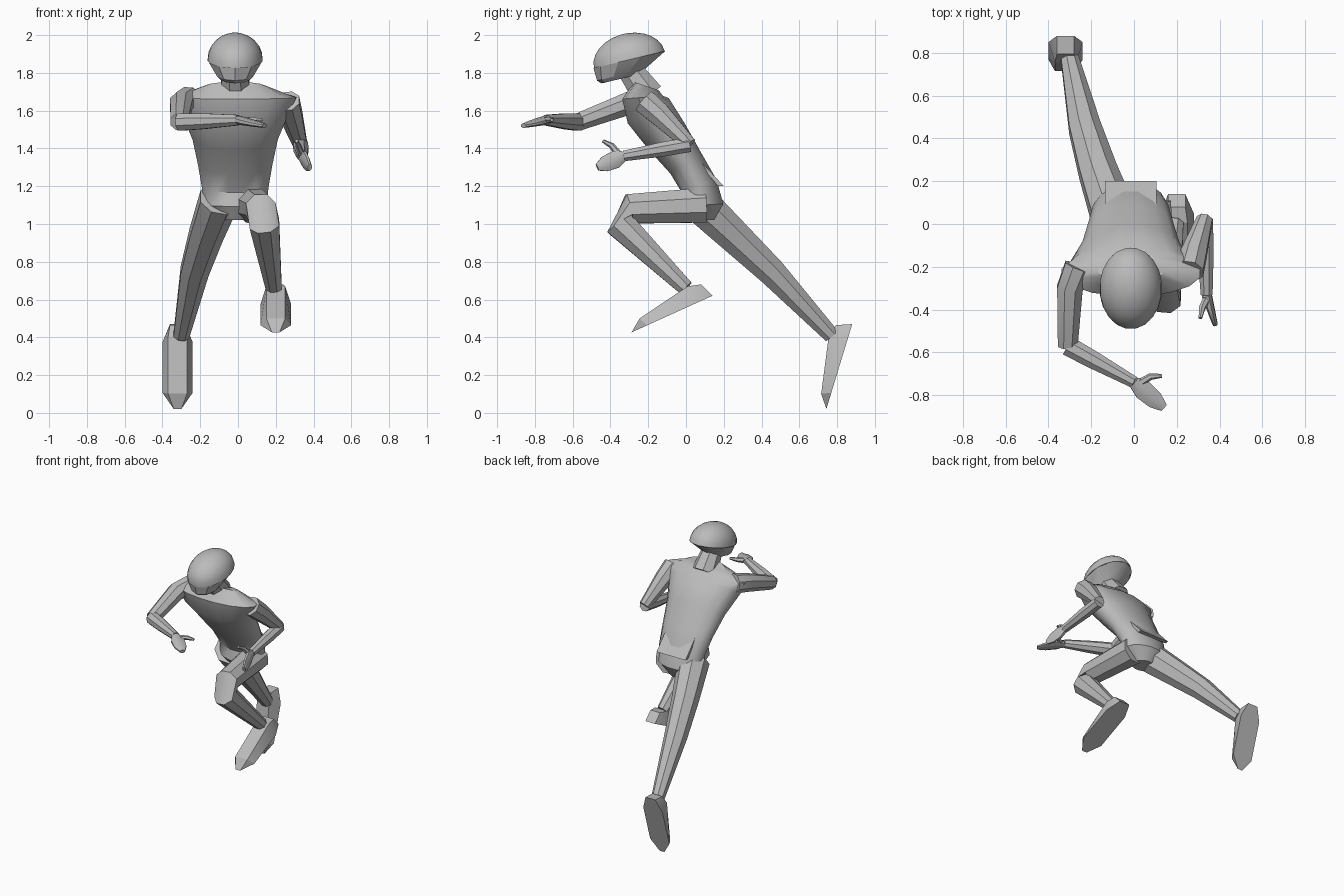
import bpy, bmesh, math
from mathutils import Vector

if "Cube" in bpy.data.objects:
    bpy.data.objects.remove(bpy.data.objects["Cube"])

shade = (.5, .5, .5, 1)
grey = bpy.data.materials.new("plain_grey")
grey.use_nodes = True
grey.diffuse_color = shade
grey.node_tree.nodes["Principled BSDF"].inputs["Base Color"].default_value = shade

SIDEWAYS = Vector((1, 0, 0))
UPWARD = Vector((0, 0, 1))


def finish(name, bm, degrees):
    """Turn the bmesh into a shaded grey object."""
    bmesh.ops.recalc_face_normals(bm, faces=bm.faces)
    mesh = bpy.data.meshes.new(name)
    bm.to_mesh(mesh)
    bm.free()
    mesh.materials.append(grey)
    part = bpy.data.objects.new(name, mesh)
    bpy.context.collection.objects.link(part)
    bpy.ops.object.select_all(action='DESELECT')
    part.select_set(True)
    bpy.context.view_layer.objects.active = part
    bpy.ops.object.shade_smooth_by_angle(angle=math.radians(degrees))


def loft(name, rings, sides=8, across=SIDEWAYS, axis=None, degrees=32):
    """Skin ellipses given as (centre, half width along across, half depth)."""
    bm = bmesh.new()
    centres = [Vector(ring[0]) for ring in rings]
    loops = []
    for i, (centre, width, depth) in enumerate(rings):
        before = centres[max(i - 1, 0)]
        after = centres[min(i + 1, len(centres) - 1)]
        along = (axis or after - before).normalized()
        wide = (across - along * across.dot(along)).normalized()
        deep = along.cross(wide)
        turns = [math.tau * (k + .5) / sides for k in range(sides)]
        loops.append([bm.verts.new(centres[i] + wide * width * math.cos(turn)
                                   + deep * depth * math.sin(turn)) for turn in turns])
    for low, high in zip(loops, loops[1:]):
        for k in range(sides):
            bm.faces.new((low[k - 1], low[k], high[k], high[k - 1]))
    bm.faces.new(loops[0])
    bm.faces.new(loops[-1])
    finish(name, bm, degrees)


def limb(name, joints, radii, across=SIDEWAYS, sides=8):
    loft(name, [(joint, radius, radius) for joint, radius in zip(joints, radii)],
         sides, across)


def hull(name, points):
    bm = bmesh.new()
    for point in points:
        bm.verts.new(point)
    bmesh.ops.convex_hull(bm, input=bm.verts[:])
    bmesh.ops.dissolve_limit(bm, angle_limit=.03, verts=bm.verts[:], edges=bm.edges[:])
    finish(name, bm, 20)


def foot(name, heel, toe):
    """Pointed shoe from (distance from heel, half width, height over sole)."""
    heel, toe = Vector(heel), Vector(toe)
    forward = (toe - heel).normalized()
    lift = forward.cross(SIDEWAYS)
    if lift.y > 0:
        lift.negate()
    sole = [(0, .04, 0), (.1, .08, 0), (.38, .08, 0), (.47, .02, 0)]
    instep = [(.03, .04, .08), (.1, .05, .1), (.4, .05, .05)]
    hull(name, [heel + forward * length + SIDEWAYS * width * side + lift * height
                for length, width, height in sole + instep for side in (-1, 1)])


def hand(side, wrist, tip, thumb_tip, across):
    """Flat mitten with a bowed thumb."""
    wrist, tip, thumb_tip = Vector(wrist), Vector(tip), Vector(thumb_tip)
    palm = [(0, .03), (.3, .05), (.7, .045), (1, .02)]
    loft(side + "_hand", [(wrist.lerp(tip, step), .025 - .013 * step, breadth)
                          for step, breadth in palm], across=across)
    root = wrist.lerp(tip, .1)
    bow = root.lerp(thumb_tip, .5) + (thumb_tip - wrist.lerp(tip, .7)) * .15
    limb(side + "_thumb", [root, bow, thumb_tip], [.02, .016, .009], across, sides=6)


# Torso leaning forward, from crotch to collar: (y, z, half width, half depth)
middle = -.015
trunk = [(.08, 1.02, .08, .07), (.08, 1.1, .17, .12), (.07, 1.2, .18, .1),
         (0, 1.32, .2, .1), (-.1, 1.46, .23, .12), (-.2, 1.6, .29, .13),
         (-.23, 1.67, .33, .11), (-.21, 1.73, .16, .07)]
loft("torso", [((middle, y, z), width, depth) for y, z, width, depth in trunk],
     sides=16, degrees=40)
limb("neck", [(middle, -.2, 1.68), (middle, -.3, 1.82)], [.09, .07])

# Flap at the back of the waist
hull("waist_flap", [(middle + side * .12, y, z) for side in (-1, 1)
                    for y, z in ((.06, 1.33), (.08, 1.33), (.2, 1.2), (.17, 1.2))])

# Helmeted head, tilted so its back edge rises
tilt = Vector((0, -.24, 1)).normalized()
brim = Vector((middle, -.3, 1.87))
chin = Vector((middle, -.34, 1.77))
half_width, half_length, dome_height = .147, .195, .14
arc = [math.radians(85) * step / 6 for step in range(7)]
loft("helmet", [(brim + tilt * dome_height * math.sin(a), half_width * math.cos(a),
                 half_length * math.cos(a)) for a in arc], sides=20, axis=tilt, degrees=50)
loft("face_mask", [(chin, .08, .11), (chin + tilt * .02, .1, .13),
                   (brim, half_width, half_length)], sides=10, axis=tilt, degrees=25)

# Left leg raised in front, right leg stretched behind
limb("left_leg", [(.08, .1, 1.1), (.12, -.3, 1.08), (.14, -.35, 1), (.19, 0, .66)],
     [.1, .085, .085, .045])
limb("right_leg", [(-.1, .05, 1.13), (-.17, .25, .94), (-.23, .45, .75), (-.3, .77, .41)],
     [.11, .095, .08, .045])
foot("left_foot", (.2, .14, .62), (.2, -.28, .43))
foot("right_foot", (-.32, .88, .47), (-.32, .74, .01))

# Right arm folded across the front
right_elbow = Vector((-.31, -.57, 1.54))
right_wrist = Vector((0, -.74, 1.55))
limb("right_upper_arm", [(-.26, -.2, 1.66), (-.3, -.3, 1.64), right_elbow], [.07, .065, .05])
limb("right_forearm", [right_elbow, right_elbow.lerp(right_wrist, .4), right_wrist],
     [.05, .045, .03], UPWARD)
hand("right", right_wrist, (.14, -.86, 1.52), (.13, -.71, 1.55), UPWARD)

# Left arm swung back with its hand pointing forward
left_elbow = Vector((.33, .02, 1.42))
left_wrist = Vector((.34, -.33, 1.36))
limb("left_upper_arm", [(.26, -.22, 1.65), (.28, -.14, 1.58), left_elbow], [.07, .065, .04])
limb("left_forearm", [left_elbow, left_elbow.lerp(left_wrist, .4), left_wrist],
     [.042, .042, .03])
hand("left", left_wrist, (.38, -.47, 1.3), (.31, -.44, 1.44), SIDEWAYS)
